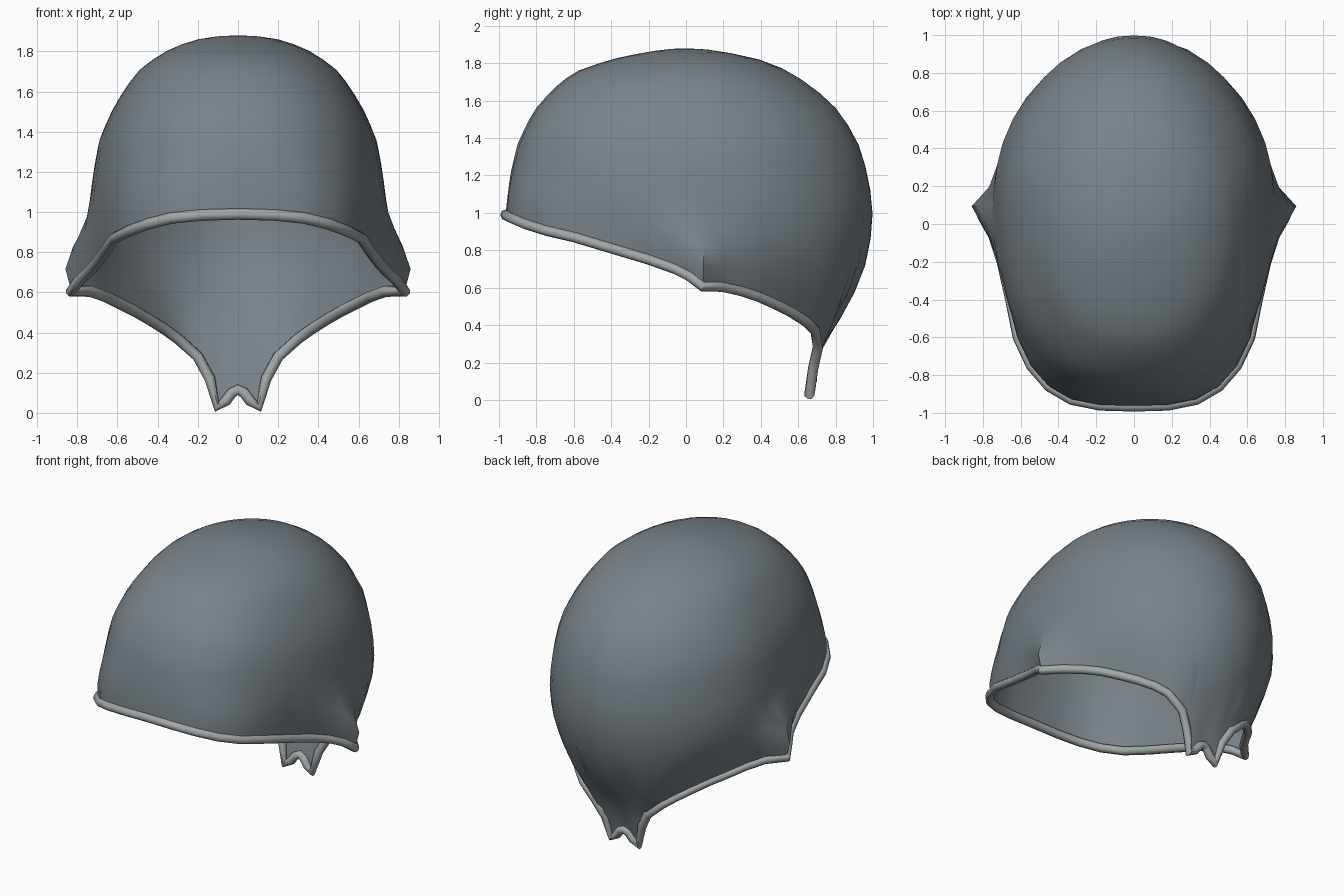
import bpy, bmesh, math

if "Cube" in bpy.data.objects:
    bpy.data.objects.remove(bpy.data.objects["Cube"])

TOP = 1.88
RINGS = 18


def material(name, rgb):
    m = bpy.data.materials.new(name)
    m.diffuse_color = (*rgb, 1)
    m.use_nodes = True
    m.node_tree.nodes["Principled BSDF"].inputs["Base Color"].default_value = m.diffuse_color
    return m


shell_grey = material("slate grey", (0.19, 0.225, 0.25))
trim_grey = material("light grey", (0.36, 0.385, 0.39))

# Profiles as (height, distance): side half-width, front reach, back reach
WIDTH = [(1.88, 0), (1.86, .2), (1.8, .36), (1.7, .5), (1.5, .63), (1.36, .69),
         (1.2, .72), (1.0, .745), (.8, .735), (.6, .68), (.45, .6), (.3, .55), (0, .5)]
FRONT = [(1.88, 0), (1.86, .2), (1.83, .36), (1.75, .6), (1.68, .69), (1.55, .81),
         (1.37, .9), (1.2, .94), (1.0, .965), (0, .97)]
BACK = [(1.88, 0), (1.86, .2), (1.83, .36), (1.78, .5), (1.67, .68), (1.53, .83),
        (1.35, .93), (1.17, .98), (.97, 1.0), (.8, .98), (.65, .94), (.45, .84),
        (.28, .72), (.1, .68), (0, .66)]

# Half of the opening edge, from front centre round the ear to the nape
RIM = [(0, -.965, .99), (.18, -.96, .985), (.33, -.93, .97), (.45, -.86, .94),
       (.545, -.75, .905), (.615, -.6, .87), (.655, -.4, .81), (.70, -.2, .75),
       (.745, -.06, .70), (.79, .02, .66), (.83, .09, .605), (.735, .19, .605),
       (.66, .3, .58), (.6, .39, .55), (.52, .48, .51), (.45, .56, .47),
       (.37, .64, .42), (.3, .69, .37), (.2, .705, .28), (.14, .68, .17),
       (.105, .66, .03), (.06, .665, .06), (.03, .67, .10)]
NAPE = (0, .675, .115)
LOOP = RIM + [NAPE] + [(-x, y, z) for x, y, z in reversed(RIM[1:])]


def reach(table, z):
    # Interpolate on the root of the drop, so the crown stays round
    u = math.sqrt(max(TOP - z, 0))
    for (z0, d0), (z1, d1) in zip(table, table[1:]):
        if z >= z1:
            u0, u1 = math.sqrt(TOP - z0), math.sqrt(TOP - z1)
            return d0 + (d1 - d0) * (u - u0) / (u1 - u0)
    return table[-1][1]


def section_point(angle, z):
    # Point on the rounded head section at this height
    w, f, b = (reach(t, z) for t in (WIDTH, FRONT, BACK))
    c = .02 + .13 * min(1, (TOP - z) / .5)
    sx, sy = math.sin(angle), math.cos(angle)
    blend = min(1, (TOP - z) / .4)
    if sy < 0:
        a, n = f + c * w / .745, 2 + .5 * blend
    else:
        a, n = b - c * w / .745, 2 - .1 * blend
    r = ((abs(sx) / w) ** n + (abs(sy) / a) ** n) ** (-1 / n)
    return sx * r, c * w / .745 + sy * r


def snap(h):
    # Full pull to the edge near the opening, fading out above it
    t = min(1, max(0, (h - .10) / .27))
    return 1 - t * t * (3 - 2 * t)


# Cap shell: columns fan out from the crown down to the opening
bm = bmesh.new()
crown = bm.verts.new((0, .0, TOP))
columns = []
for x, y, zr in LOOP:
    angle = math.atan2(x, y - .15)
    ex, ey = section_point(angle, zr)
    col = []
    for i in range(1, RINGS + 1):
        z = zr + (TOP - zr) * math.cos(i / RINGS * math.pi / 2)
        px, py = section_point(angle, z)
        k = snap(z - zr)
        col.append(bm.verts.new((px + (x - ex) * k, py + (y - ey) * k, z)))
    columns.append(col)
for i, a in enumerate(columns):
    b = columns[(i + 1) % len(columns)]
    bm.faces.new((crown, a[0], b[0]))
    for j in range(RINGS - 1):
        bm.faces.new((a[j], a[j + 1], b[j + 1], b[j]))
mesh = bpy.data.meshes.new("cap_shell")
bm.to_mesh(mesh)
bm.free()
shell = bpy.data.objects.new("cap_shell", mesh)
bpy.context.collection.objects.link(shell)
mesh.materials.append(shell_grey)

# Rolled edge piping round the opening
curve = bpy.data.curves.new("edge_piping", "CURVE")
curve.dimensions = "3D"
curve.bevel_depth = .028
curve.bevel_resolution = 2
spline = curve.splines.new("POLY")
spline.points.add(len(LOOP) - 1)
for p, co in zip(spline.points, LOOP):
    p.co = (*co, 1)
spline.use_cyclic_u = True
curve.materials.append(trim_grey)
piping = bpy.data.objects.new("edge_piping", curve)
bpy.context.collection.objects.link(piping)

bpy.ops.object.select_all(action="DESELECT")
piping.select_set(True)
bpy.context.view_layer.objects.active = piping
bpy.ops.object.convert(target="MESH")
piping = bpy.context.view_layer.objects.active

# Smooth shading on both parts
shell.select_set(True)
bpy.ops.object.shade_smooth_by_angle(angle=math.radians(50))
